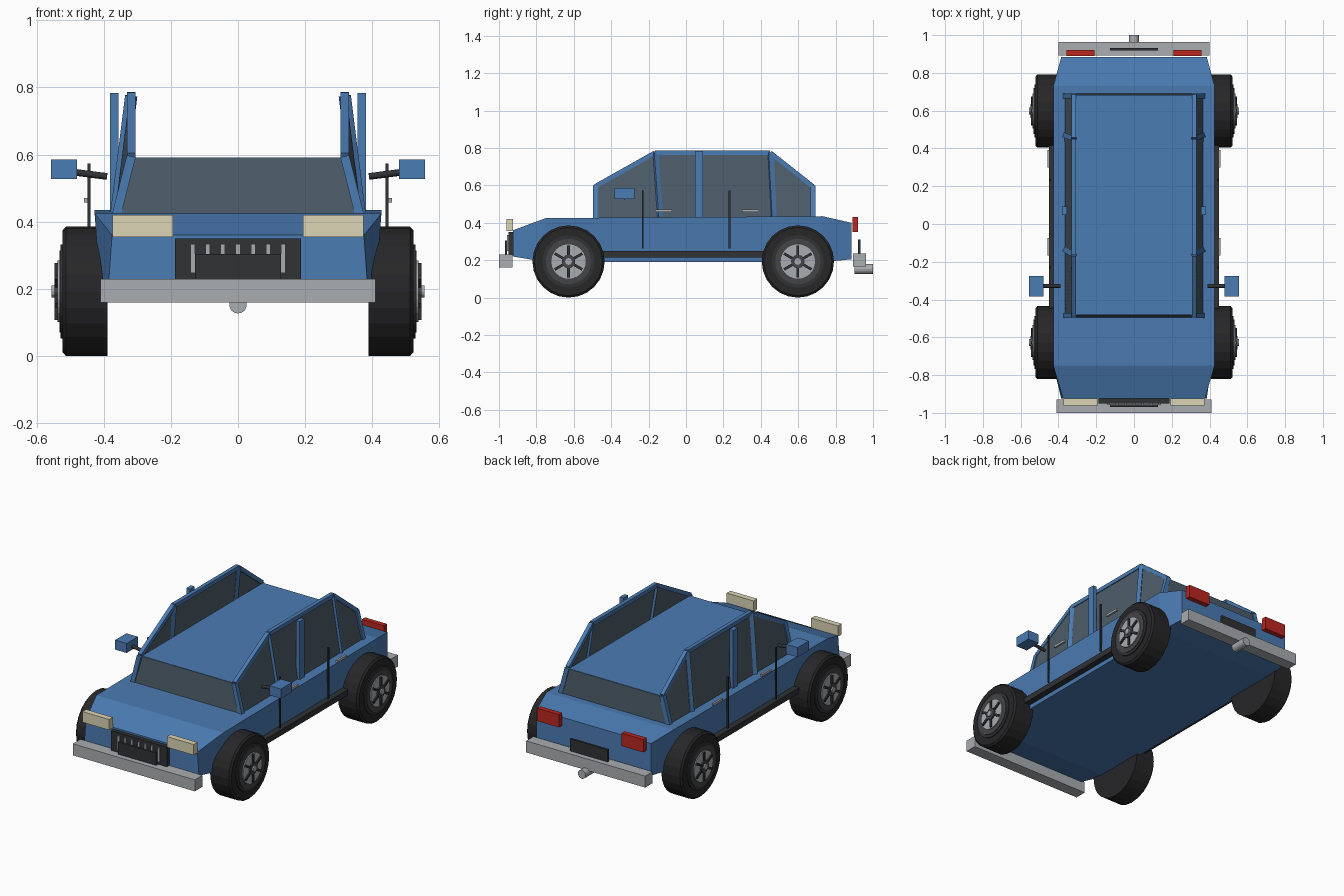
import bpy, bmesh, math
from mathutils import Vector, Matrix

if "Cube" in bpy.data.objects:
    bpy.data.objects.remove(bpy.data.objects["Cube"])


def material(name, rgb):
    m = bpy.data.materials.new(name)
    m.diffuse_color = (*rgb, 1)
    m.use_nodes = True
    m.node_tree.nodes["Principled BSDF"].inputs["Base Color"].default_value = m.diffuse_color
    return m


BLUE = material("blue_paint", (0.07, 0.2, 0.45))
GLASS = material("tinted_glass", (0.075, 0.11, 0.145))
DARK = material("dark_trim", (0.03, 0.032, 0.036))
RUBBER = material("rubber", (0.02, 0.02, 0.022))
RIM = material("dark_rim", (0.06, 0.06, 0.065))
METAL = material("light_metal", (0.4, 0.42, 0.44))
CREAM = material("headlight_cream", (0.72, 0.66, 0.46))
RED = material("tail_light_red", (0.5, 0.02, 0.015))


def finish(name, bm, mat):
    bmesh.ops.recalc_face_normals(bm, faces=bm.faces)
    me = bpy.data.meshes.new(name)
    bm.to_mesh(me)
    bm.free()
    me.materials.append(mat)
    ob = bpy.data.objects.new(name, me)
    bpy.context.collection.objects.link(ob)
    return ob


def box(name, x, y, z, mat):
    """Box from (min, max) ranges."""
    bm = bmesh.new()
    size = [b - a for a, b in (x, y, z)]
    mid = [(a + b) / 2 for a, b in (x, y, z)]
    bmesh.ops.create_cube(bm, size=1, matrix=Matrix.Translation(mid) @ Matrix.Diagonal((*size, 1)))
    return finish(name, bm, mat)


def pair(name, x, y, z, mat):
    """Box on the right side and its mirror on the left."""
    box(name + "_right", x, y, z, mat)
    box(name + "_left", (-x[1], -x[0]), y, z, mat)


def rod(name, p, q, r, mat, sides=24, r2=None):
    """Cylinder, cone or square bar between two points."""
    p, q = Vector(p), Vector(q)
    bm = bmesh.new()
    rot = (q - p).to_track_quat('Z', 'Y').to_matrix().to_4x4()
    if sides == 4:
        rot = rot @ Matrix.Rotation(math.pi / 4, 4, 'Z')
    bmesh.ops.create_cone(bm, cap_ends=True, segments=sides, radius1=r,
                          radius2=r if r2 is None else r2, depth=(q - p).length,
                          matrix=Matrix.Translation((p + q) / 2) @ rot)
    return finish(name, bm, mat)


def loft(name, rings, mat, caps=True):
    bm = bmesh.new()
    vs = [[bm.verts.new(p) for p in r] for r in rings]
    n = len(rings[0])
    for a, b in zip(vs, vs[1:]):
        for i in range(n if caps else n - 1):
            j = (i + 1) % n
            bm.faces.new((a[i], a[j], b[j], b[i]))
    if caps:
        bm.faces.new(vs[0])
        bm.faces.new(vs[-1])
    return finish(name, bm, mat)


# Lower body: stations of y, top half width, top z, bottom half width, bottom z
stations = [(-0.925, 0.375, 0.36, 0.385, 0.22), (-0.75, 0.427, 0.425, 0.41, 0.19),
            (0.73, 0.427, 0.435, 0.41, 0.19), (0.885, 0.385, 0.40, 0.385, 0.205)]
loft("body", [[(-wt, y, zt), (wt, y, zt), (wb, y, zb), (-wb, y, zb)]
              for y, wt, zt, wb, zb in stations], BLUE)

# Low flat roof and front and rear windows
box("roof", (-0.31, 0.31), (-0.48, 0.682), (0.58, 0.592), BLUE)
for name, yb, yt in (("windscreen", -0.495, -0.482), ("rear_window", 0.69, 0.684)):
    loft(name, [[(-0.355, yb, 0.425), (0.355, yb, 0.425), (0.355, yb * 0.98, 0.425), (-0.355, yb * 0.98, 0.425)],
                [(-0.308, yt, 0.59), (0.308, yt, 0.59), (0.308, yt * 0.98, 0.59), (-0.308, yt * 0.98, 0.59)]], GLASS)

# Side frames rising above the roof: pillars, rails and glass
tops = [(-0.485, 0.595), (-0.165, 0.775), (0.45, 0.775), (0.678, 0.595)]
feet = [(-0.485, 0.42), (-0.14, 0.425), (0.468, 0.43), (0.678, 0.43)]
for s, side in ((1, "right"), (-1, "left")):
    hi = [(s * 0.318, y, z) for y, z in tops]
    lo = [(s * 0.362, y, z) for y, z in feet]
    for i, (a, b) in enumerate(zip(lo, hi)):
        rod(f"pillar_{side}_{i}", a, b, 0.019, BLUE, 4)
    for i, (a, b) in enumerate(zip(hi, hi[1:])):
        rod(f"roof_rail_{side}_{i}", a, b, 0.017, BLUE, 4)
    glass = loft("side_glass_" + side, list(zip(lo, hi)), GLASS, caps=False)
    mod = glass.modifiers.new("thickness", 'SOLIDIFY')
    mod.thickness = 0.01
    mod.offset = 0
    rod("mirror_arm_" + side, (s * 0.39, -0.328, 0.535), (s * 0.49, -0.328, 0.548), 0.01, DARK, 12)
pair("centre_pillar", (0.356, 0.381), (0.048, 0.092), (0.42, 0.783), BLUE)
pair("mirror", (0.48, 0.557), (-0.383, -0.276), (0.527, 0.585), BLUE)

# Sills, door seams and handles
pair("sill", (0.41, 0.45), (-0.45, 0.42), (0.215, 0.25), DARK)
for i, (seam, handle) in enumerate(((-0.231, -0.12), (0.233, 0.345))):
    pair(f"door_seam_{i}", (0.440, 0.448), (seam - 0.005, seam + 0.005), (0.262, 0.573), DARK)
    pair(f"door_handle_{i}", (0.447, 0.459), (handle - 0.046, handle + 0.046), (0.457, 0.471), METAL)

# Bumpers and exhaust
box("front_bumper", (-0.41, 0.41), (-1.0, -0.928), (0.16, 0.23), METAL)
box("rear_bumper", (-0.4, 0.4), (0.893, 0.963), (0.166, 0.236), METAL)
rod("exhaust", (0, 0.9, 0.153), (0, 1.0, 0.153), 0.026, METAL, 16)

# Lights, grille and number plates
pair("headlight", (0.194, 0.374), (-0.96, -0.925), (0.355, 0.42), CREAM)
pair("tail_light", (0.21, 0.357), (0.89, 0.92), (0.352, 0.43), RED)
box("grille", (-0.187, 0.187), (-0.95, -0.92), (0.225, 0.35), DARK)
for i in range(7):
    x = (i - 3) * 0.045
    box(f"grille_bar_{i}", (x - 0.007, x + 0.007), (-0.957, -0.945), (0.248, 0.334), METAL)
box("front_plate", (-0.128, 0.128), (-0.969, -0.956), (0.23, 0.304), DARK)
box("rear_plate", (-0.126, 0.126), (0.919, 0.932), (0.235, 0.31), DARK)

# Wheels: tyre, rim rings, six spokes and hub
for s, side in ((1, "right"), (-1, "left")):
    for y, end in ((-0.628, "front"), (0.598, "rear")):
        tag = f"{end}_{side}"
        c = 0.193

        def disc(name, x0, x1, r, mat, sides=24, r2=None):
            rod(f"{name}_{tag}", (s * x0, y, c), (s * x1, y, c), r, mat, sides, r2)

        disc("tyre", 0.388, 0.512, 0.193, RUBBER)
        disc("tyre_shoulder", 0.512, 0.522, 0.193, RUBBER, 24, 0.182)
        disc("tyre_wall", 0.518, 0.528, 0.14, DARK)
        disc("rim", 0.522, 0.532, 0.122, RIM)
        disc("wheel_disc", 0.53, 0.538, 0.092, METAL)
        for i in range(6):
            a = math.radians(60 * i + 30)
            d = Vector((0, math.cos(a), math.sin(a)))
            o = Vector((s * 0.539, y, c))
            rod(f"spoke_{tag}_{i}", o + d * 0.02, o + d * 0.085, 0.01, DARK, 4)
        disc("hub", 0.535, 0.547, 0.036, RIM, 12)
        disc("hub_cap", 0.545, 0.555, 0.018, METAL, 12)
